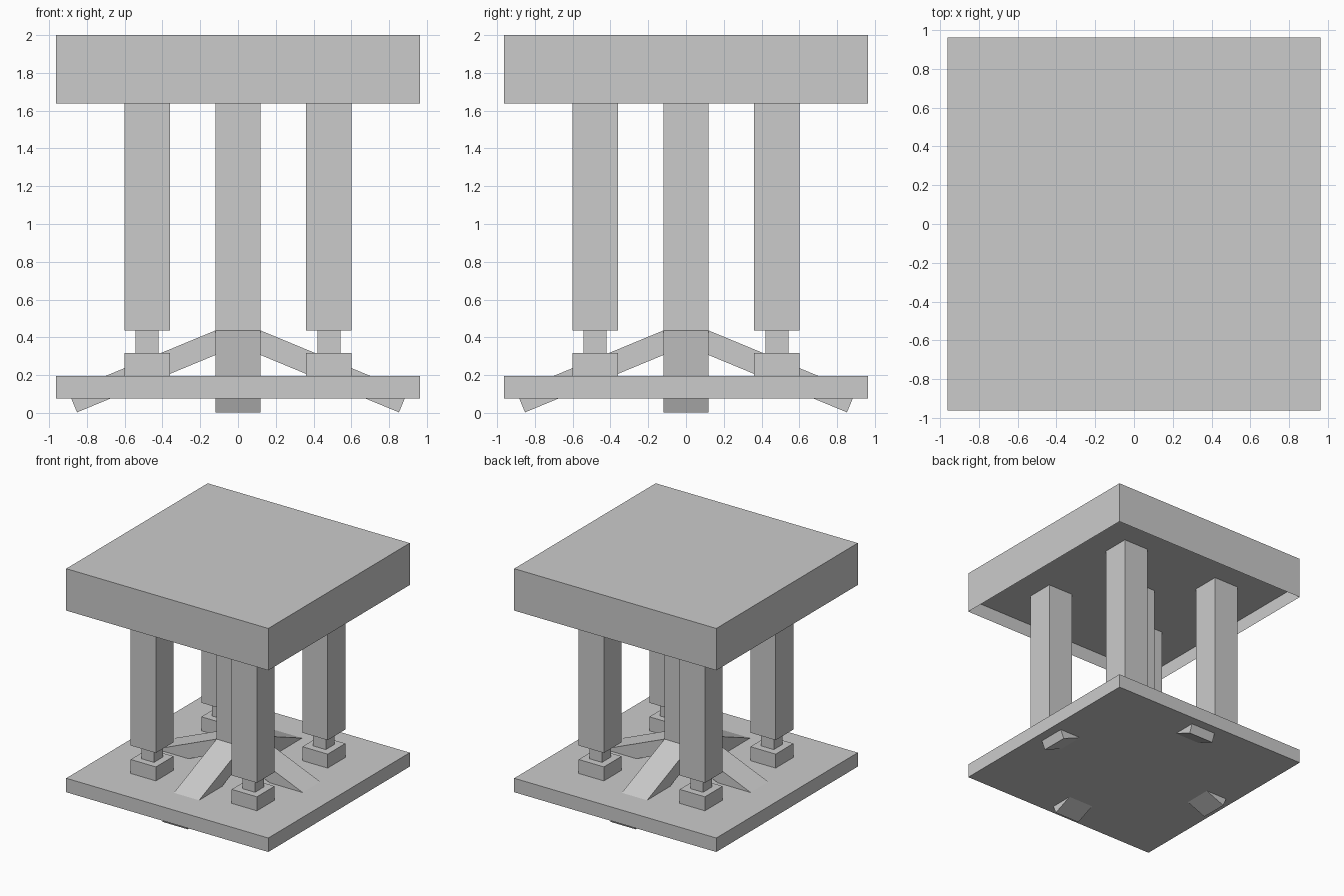
import bpy, bmesh
from math import radians
from mathutils import Matrix, Vector

if "Cube" in bpy.data.objects:
    bpy.data.objects.remove(bpy.data.objects["Cube"])

U = 0.1203            # module: every part is a whole number of these
Z0 = 2 - 16 * U       # underside of the base plate
IDENT = Matrix.Identity(4)


def block(name, lo, hi, matrix=IDENT, ceiling=None):
    """Box between two corners (in modules); ceiling opens it below with a recessed face."""
    lo, hi = Vector(lo) * U, Vector(hi) * U
    bm = bmesh.new()
    bmesh.ops.create_cube(bm, size=1)
    for v in bm.verts:
        v.co = [lo[i] if v.co[i] < 0 else hi[i] for i in range(3)]
    if ceiling is not None:
        bottom = min(bm.faces, key=lambda f: f.calc_center_median().z)
        corners = [Vector((v.co.x, v.co.y, ceiling * U)) for v in bottom.verts]
        bmesh.ops.delete(bm, geom=[bottom], context='FACES_ONLY')
        bm.faces.new([bm.verts.new(c) for c in corners])
    bmesh.ops.transform(bm, matrix=matrix, verts=bm.verts)
    mesh = bpy.data.meshes.new(name)
    bm.to_mesh(mesh)
    bm.free()
    obj = bpy.data.objects.new(name, mesh)
    bpy.context.collection.objects.link(obj)
    return obj


def at(x, y, z=0):
    return Matrix.Translation((x * U, y * U, Z0 + z * U))


# Base plate, and table top with a skirt hanging below its underside
block("base_plate", (-8, -8, 0), (8, 8, 1), at(0, 0))
block("table_top", (-8, -8, 13), (8, 8, 16), at(0, 0), ceiling=14)

# Central column
block("centre_column", (-1, -1, 1), (1, 1, 14), at(0, 0))

# Four corner legs, each on a narrow neck and a foot
for x in (-4, 4):
    for y in (-4, 4):
        side = ("left" if x < 0 else "right") + ("_front" if y < 0 else "_back")
        block("foot_" + side, (-1, -1, 1), (1, 1, 2), at(x, y))
        block("neck_" + side, (-.5, -.5, 2), (.5, .5, 3), at(x, y))
        block("leg_" + side, (-1, -1, 3), (1, 1, 14), at(x, y))

# Four sloping braces running from the column down through the base
for k, side in enumerate(("right", "back", "left", "front")):
    m = Matrix.Rotation(radians(90 * k), 4, 'Z') @ at(1, 0, 3) @ Matrix.Rotation(radians(22.5), 4, 'Y')
    block("brace_" + side, (0, -1, -1), (7, 1, 0), m)
